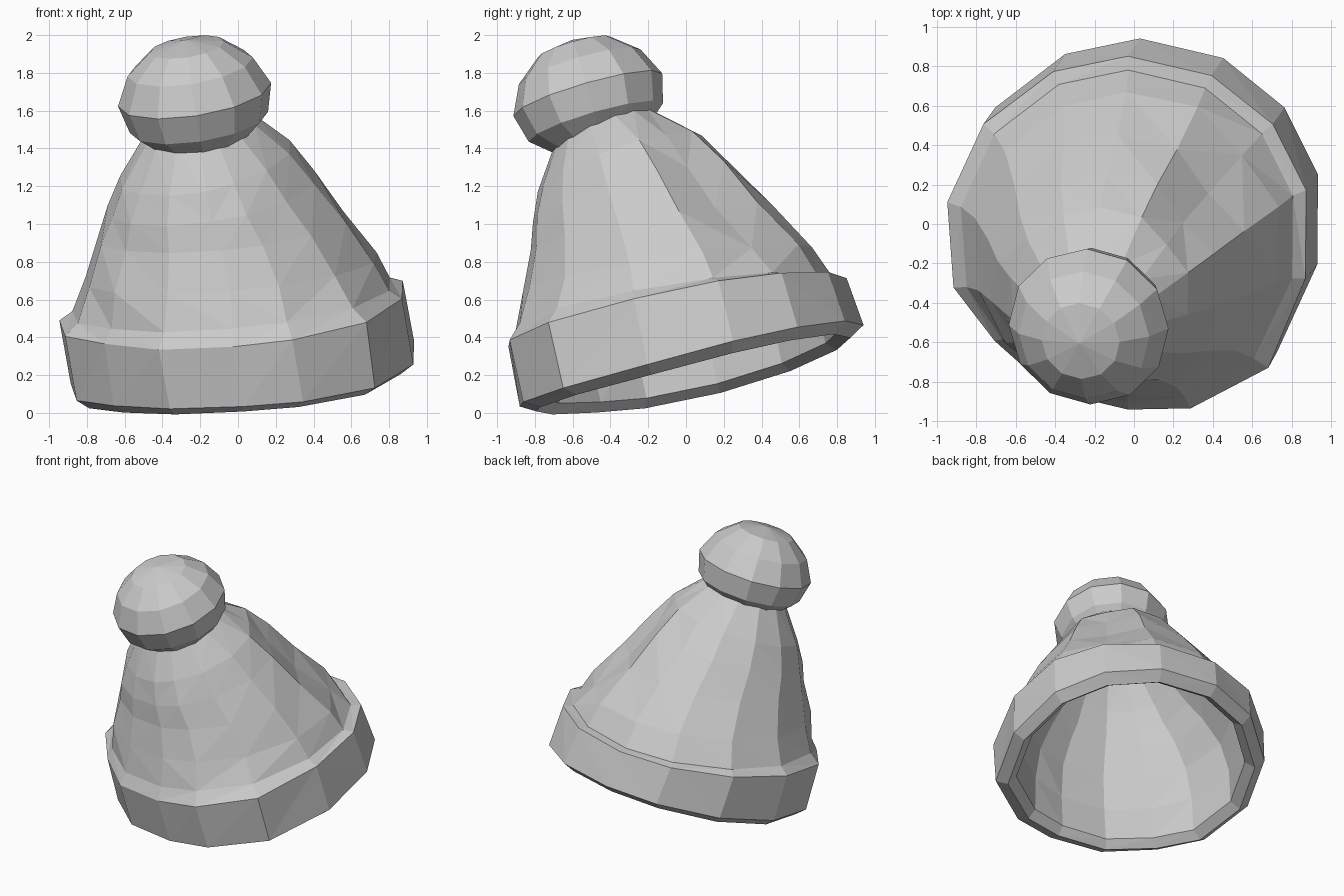
import bpy, bmesh, math, random
from mathutils import Vector

random.seed(4)
cube = bpy.data.objects.get("Cube")
if cube:
    bpy.data.objects.remove(cube, do_unlink=True)

grey = bpy.data.materials.new("wool_grey")
grey.use_nodes = True
grey.diffuse_color = (0.6, 0.6, 0.6, 1)
grey.node_tree.nodes["Principled BSDF"].inputs["Base Color"].default_value = (0.6, 0.6, 0.6, 1)

# Uneven columns around the hat; the third one is dented beside the back fold
ANGLES = (90, 63, 38, 14, -15, -45, -71, -90, -115, -140, -162, -190, -218, -246)
HOLLOW = 2
# Columns where the brim bulges out or is pressed in
BULGE = {-45: 0.08, -71: 0.05, -115: -0.01, -140: -0.05}
SAG_SIDE = math.radians(-52)


def tilted_ring(cx, cy, cz, rx, ry, sx, sy, bow=0.0, hollow=1.0, rough=0.0,
                bulge=0.0, sag=0.0):
    """Ellipse on a sloping plane; bow lifts front and back, sag drops a corner."""
    pts = []
    for i, deg in enumerate(ANGLES):
        a = math.radians(deg)
        k = hollow if i == HOLLOW else 1.0
        k += random.uniform(-rough, rough) + bulge * BULGE.get(deg, 0)
        dx, dy = rx * k * math.cos(a), ry * k * math.sin(a)
        z = cz + sx * dx + sy * dy + bow * math.sin(a) ** 2
        z -= sag * max(0, math.cos(a - SAG_SIDE)) ** 2
        pts.append(Vector((cx + dx, cy + dy, z)))
    return pts


def loft(name, rings, start=None, end=None):
    """Skin a stack of rings, with optional pole points at either end."""
    bm = bmesh.new()
    rows = [[bm.verts.new(p) for p in r] for r in rings]
    n = len(rows[0])
    for a, b in zip(rows, rows[1:]):
        for i in range(n):
            j = (i + 1) % n
            bm.faces.new((a[i], a[j], b[j], b[i]))
    for pole, row in ((start, rows[0]), (end, rows[-1])):
        if pole is not None:
            v = bm.verts.new(pole)
            for i in range(n):
                bm.faces.new((row[i], row[(i + 1) % n], v))
    bmesh.ops.triangulate(bm, faces=[f for f in bm.faces if len(f.verts) > 3])
    bmesh.ops.recalc_face_normals(bm, faces=bm.faces)
    mesh = bpy.data.meshes.new(name)
    bm.to_mesh(mesh)
    bm.free()
    mesh.materials.append(grey)
    obj = bpy.data.objects.new(name, mesh)
    bpy.context.collection.objects.link(obj)
    return obj


# Rings shared by the brim, crown and lining, so that they meet without gaps
lip = tilted_ring(-0.03, -0.06, 0.60, 0.86, 0.84, 0.10, 0.16, bow=-0.02, bulge=0.6)
seam = tilted_ring(-0.015, -0.03, 0.51, 0.78, 0.78, 0.12, 0.2, bulge=0.5)

# Folded brim: inner wall, chamfered underside, outer wall and sloping lip
loft("brim", [
    seam,
    tilted_ring(0.03, 0.03, 0.225, 0.79, 0.775, 0.13, 0.22, bow=0.035, bulge=0.7, sag=0.03),
    tilted_ring(0.03, 0.04, 0.175, 0.86, 0.83, 0.12, 0.22, bow=0.04, bulge=0.7, sag=0.04),
    tilted_ring(0.03, 0.03, 0.23, 0.93, 0.91, 0.12, 0.22, bow=0.035, bulge=0.7, sag=0.05),
    tilted_ring(-0.03, -0.045, 0.56, 0.93, 0.895, 0.11, 0.2, bow=-0.025, bulge=1, sag=0.01),
    lip,
])

# Leaning crown: key sections above the lip, up to the tip
SECTIONS = (
    (-0.04, -0.10, 0.76, 0.79, 0.77, 0.08, 0.15),
    (-0.085, -0.19, 0.98, 0.67, 0.64, 0.09, 0.19),
    (-0.14, -0.28, 1.16, 0.56, 0.53, 0.16, 0.28),
    (-0.17, -0.35, 1.32, 0.46, 0.43, 0.20, 0.34),
    (-0.20, -0.44, 1.50, 0.30, 0.26, 0.17, 0.38),
)
HOLLOWS = (0.94, 0.88, 0.89, 0.94, 1.0)
outer = [tilted_ring(*s, hollow=h, rough=0.014) for s, h in zip(SECTIONS, HOLLOWS)]
loft("crown", [lip] + outer, end=(-0.23, -0.5, 1.58))

# Lining of the crown, seen through the opening
lining = [tilted_ring(x, y, z - 0.03, rx * 0.94, ry * 0.94, sx, sy, hollow=h)
          for (x, y, z, rx, ry, sx, sy), h in zip(SECTIONS, HOLLOWS)]
inner = loft("lining", [seam] + lining, end=(-0.22, -0.47, 1.53))
inner.data.flip_normals()

# Bobble: squashed faceted ball, tipped along the crown's lean
PROFILE = ((0.2, 0.265), (0.335, 0.155), (0.41, 0.0), (0.37, -0.155), (0.26, -0.25))
SIDES = 12
centre = Vector((-0.23, -0.52, 1.685))
turn = Vector((0, 0, 1)).rotation_difference(Vector((-0.16, -0.29, 1)))


def ball_point(r, h, a):
    return centre + turn @ Vector((r * math.cos(a), r * math.sin(a), h))


ball = [[ball_point(r, h, math.tau * i / SIDES) for i in range(SIDES)] for r, h in PROFILE]
loft("bobble", ball, start=ball_point(0, 0.305, 0), end=ball_point(0, -0.27, 0))
